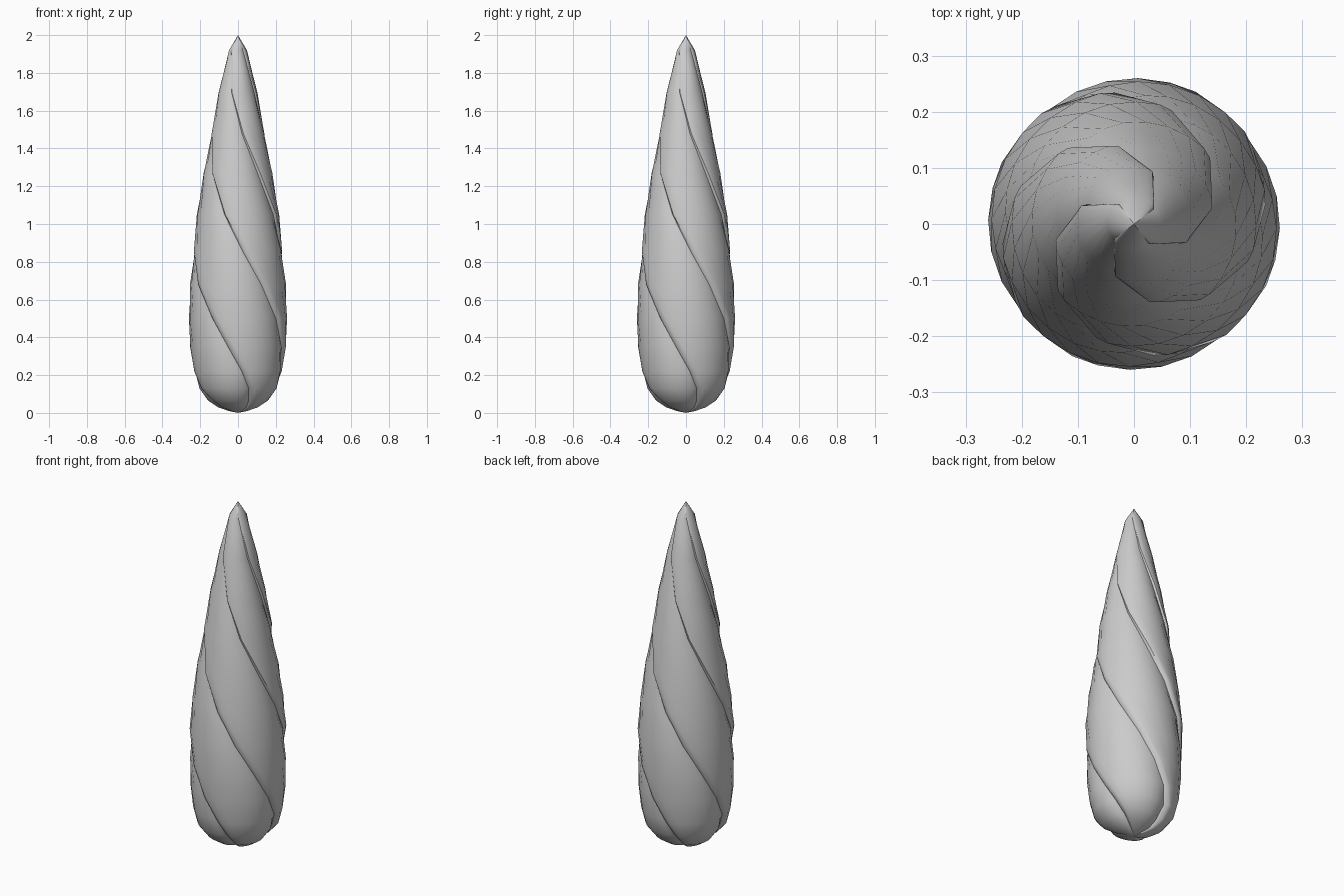
import bpy, bmesh, math

cube = bpy.data.objects.get("Cube")
if cube:
    bpy.data.objects.remove(cube)

PETALS = 4
TWIST = math.radians(140)      # turn per unit of height
PHASE = math.radians(36)

# outline of the bud: height, radius
PROFILE = [(0.01, 0.05), (0.03, 0.11), (0.065, 0.165), (0.13, 0.215), (0.22, 0.238),
           (0.35, 0.254), (0.5, 0.26), (0.68, 0.257), (0.86, 0.241), (1.05, 0.218),
           (1.27, 0.184), (1.48, 0.146), (1.7, 0.102), (1.92, 0.048)]

# across one petal: share of its width, depth below the outline
SECTION = [(0.0, 1.0), (0.03, 0.25), (0.1, 0.0), (0.22, 0.0), (0.36, 0.0), (0.5, 0.05),
           (0.64, 0.15), (0.77, 0.35), (0.88, 0.6), (0.95, 0.85)]


def flat_material(name, colour):
    mat = bpy.data.materials.new(name)
    mat.use_nodes = True
    mat.diffuse_color = colour
    mat.node_tree.nodes["Principled BSDF"].inputs["Base Color"].default_value = colour
    return mat


# twisted bud with overlapping spiral petals
bm = bmesh.new()
rings = []
for z, r in PROFILE:
    depth = min(0.1 * r, 0.018) + 0.025 * max(0, 1 - abs(z - 0.07) / 0.12)
    ring = []
    for p in range(PETALS):
        for share, drop in SECTION:
            a = PHASE + (p + share) * math.tau / PETALS - TWIST * z
            rad = r - depth * drop
            ring.append(bm.verts.new((rad * math.cos(a), rad * math.sin(a), z)))
    rings.append(ring)

count = len(rings[0])
for low, high in zip(rings, rings[1:]):
    for i in range(count):
        j = (i + 1) % count
        bm.faces.new((low[i], low[j], high[j], high[i]))

# closed base and pointed tip
base = bm.verts.new((0, 0, 0))
tip = bm.verts.new((0, 0, 2))
for i in range(count):
    j = (i + 1) % count
    bm.faces.new((base, rings[0][j], rings[0][i]))
    bm.faces.new((tip, rings[-1][i], rings[-1][j]))

bmesh.ops.recalc_face_normals(bm, faces=bm.faces)
mesh = bpy.data.meshes.new("twisted_bud")
bm.to_mesh(mesh)
bm.free()
mesh.materials.append(flat_material("light_grey", (0.6, 0.6, 0.6, 1)))
bud = bpy.data.objects.new("twisted_bud", mesh)
bpy.context.collection.objects.link(bud)

bpy.ops.object.select_all(action='DESELECT')
bud.select_set(True)
bpy.context.view_layer.objects.active = bud
bpy.ops.object.shade_smooth_by_angle(angle=math.radians(50))
